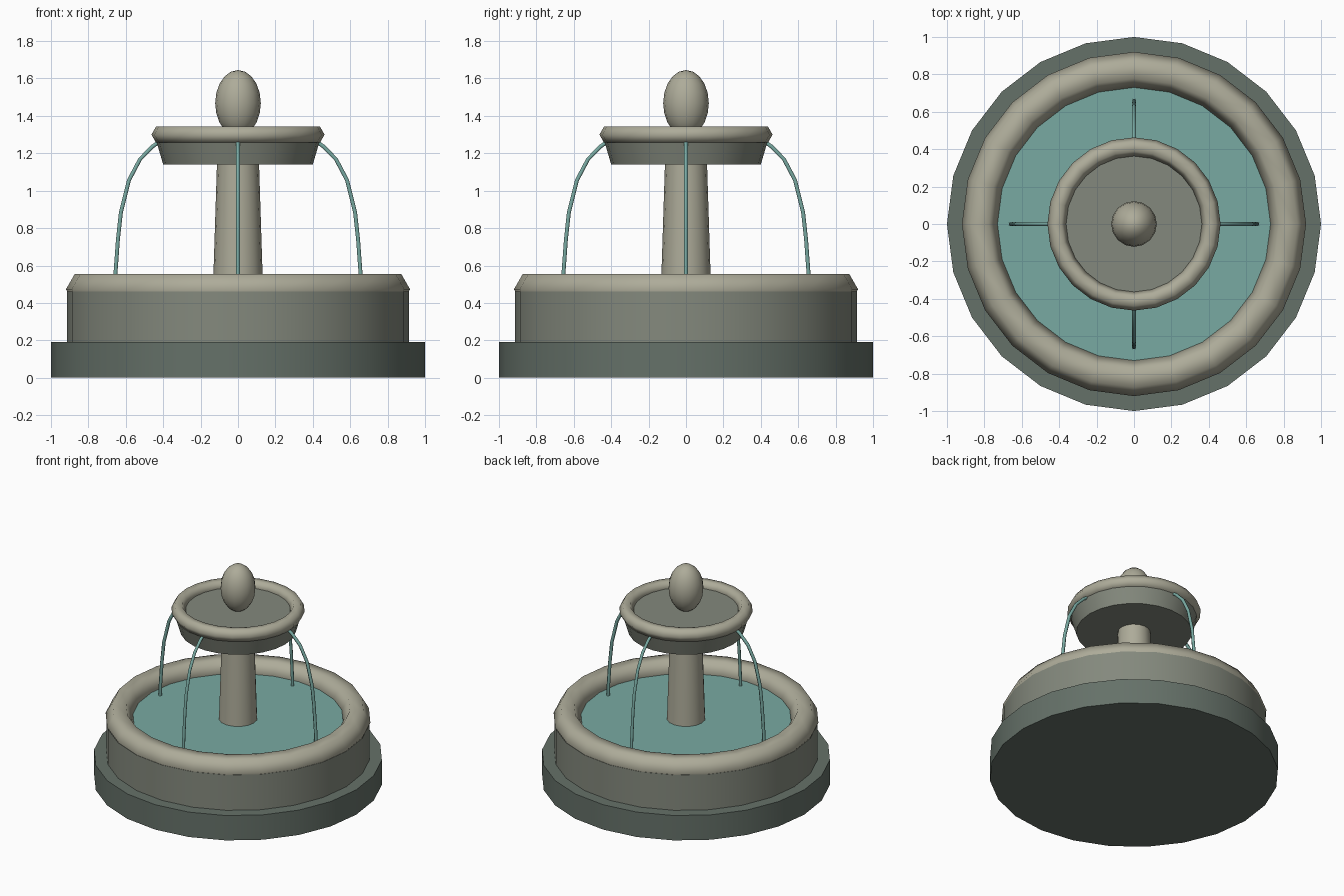
import bpy, math

if "Cube" in bpy.data.objects:
    bpy.data.objects.remove(bpy.data.objects["Cube"])


def material(name, rgb):
    m = bpy.data.materials.new(name)
    m.diffuse_color = (*rgb, 1)
    m.use_nodes = True
    m.node_tree.nodes["Principled BSDF"].inputs["Base Color"].default_value = m.diffuse_color
    return m


light_stone = material("light stone", (0.42, 0.41, 0.32))
mid_stone = material("mid stone", (0.23, 0.25, 0.205))
dark_stone = material("dark stone", (0.13, 0.165, 0.14))
water_blue = material("water", (0.19, 0.40, 0.36))


def finish(name, mat, angle=40):
    ob = bpy.context.object
    ob.name = name
    ob.data.materials.append(mat)
    bpy.ops.object.shade_smooth_by_angle(angle=math.radians(angle))
    return ob


def drum(name, r_low, r_high, z_low, z_high, mat, sides=24):
    bpy.ops.mesh.primitive_cone_add(vertices=sides, radius1=r_low, radius2=r_high,
                                    depth=z_high - z_low,
                                    location=(0, 0, (z_low + z_high) / 2))
    return finish(name, mat)


def ring(name, major, minor, z, mat):
    bpy.ops.mesh.primitive_torus_add(major_radius=major, minor_radius=minor,
                                     major_segments=24, minor_segments=6,
                                     location=(0, 0, z))
    return finish(name, mat, 180)


# Lower basin
drum("plinth", 1.0, 1.0, 0, 0.19, dark_stone)
drum("basin", 0.915, 0.915, 0.19, 0.46, mid_stone)
ring("basin_rim", 0.825, 0.095, 0.473, light_stone)
drum("pool_water", 0.78, 0.78, 0.44, 0.468, water_blue)

# Column and upper bowl
drum("column", 0.135, 0.112, 0.44, 1.16, light_stone, 16)
drum("upper_bowl", 0.40, 0.447, 1.14, 1.30, mid_stone)
ring("upper_bowl_rim", 0.413, 0.05, 1.30, light_stone)

# Egg-shaped finial
bpy.ops.mesh.primitive_uv_sphere_add(segments=16, ring_count=10, radius=1,
                                     location=(0, 0, 1.468))
bpy.context.object.scale = (0.122, 0.122, 0.177)
finish("finial", light_stone, 180)

# Four falling water streams
path = [(0.42, 1.262), (0.455, 1.238), (0.524, 1.168), (0.583, 1.056),
        (0.626, 0.885), (0.642, 0.74), (0.655, 0.56), (0.659, 0.455)]
for i, side in enumerate(("right", "back", "left", "front")):
    curve = bpy.data.curves.new("stream_" + side, "CURVE")
    curve.dimensions = "3D"
    curve.bevel_depth = 0.012
    curve.bevel_resolution = 1
    curve.use_fill_caps = True
    spline = curve.splines.new("POLY")
    spline.points.add(len(path) - 1)
    for point, (x, z) in zip(spline.points, path):
        point.co = (x, 0, z, 1)
        spline.use_smooth = True
    curve.materials.append(water_blue)
    stream = bpy.data.objects.new("stream_" + side, curve)
    stream.rotation_euler.z = i * math.pi / 2
    bpy.context.collection.objects.link(stream)
